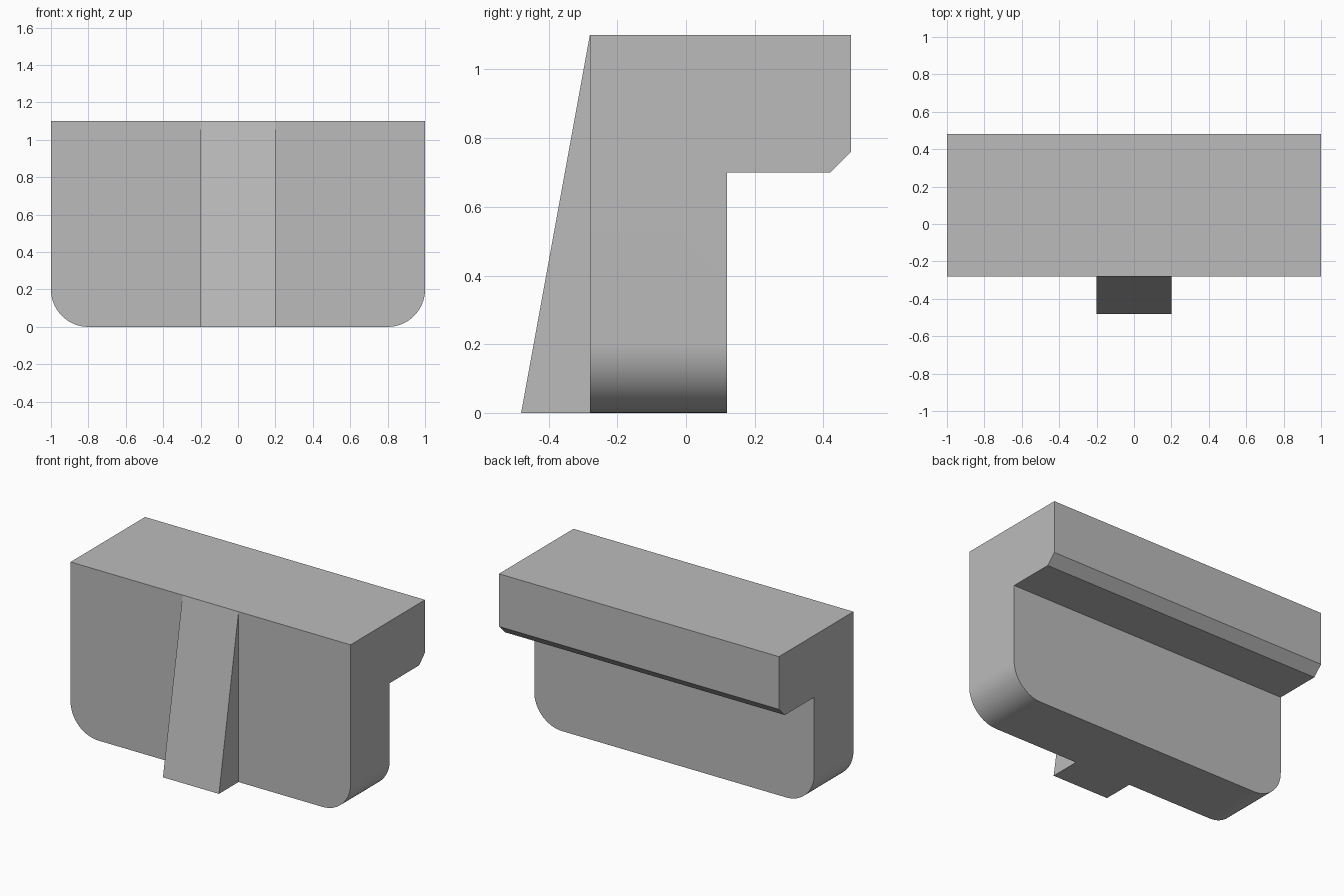
import bpy
import bmesh
import math

cube = bpy.data.objects.get("Cube")
if cube:
    bpy.data.objects.remove(cube, do_unlink=True)

# Single plain grey finish
grey = bpy.data.materials.new("plain_grey")
grey.use_nodes = True
COLOUR = (0.5, 0.5, 0.5, 1)
grey.diffuse_color = COLOUR
grey.node_tree.nodes["Principled BSDF"].inputs["Base Color"].default_value = COLOUR


def extrude_profile(name, profile, half_width, corner_radius=0):
    """Sweep a (y, z) profile along x; optionally round the bottom side edges."""
    bm = bmesh.new()
    face = bm.faces.new([bm.verts.new((-half_width, y, z)) for y, z in profile])
    swept = bmesh.ops.extrude_face_region(bm, geom=[face])["geom"]
    verts = [v for v in swept if isinstance(v, bmesh.types.BMVert)]
    bmesh.ops.translate(bm, verts=verts, vec=(2 * half_width, 0, 0))
    if corner_radius:
        edges = [e for e in bm.edges
                 if all(v.co.z < 0.001 for v in e.verts)
                 and abs(e.verts[0].co.x - e.verts[1].co.x) < 0.001]
        bmesh.ops.bevel(bm, geom=edges, offset=corner_radius, segments=16,
                        profile=0.5, affect='EDGES')
    bmesh.ops.recalc_face_normals(bm, faces=bm.faces)
    mesh = bpy.data.meshes.new(name)
    bm.to_mesh(mesh)
    bm.free()
    mesh.materials.append(grey)
    obj = bpy.data.objects.new(name, mesh)
    bpy.context.collection.objects.link(obj)
    bpy.ops.object.select_all(action='DESELECT')
    obj.select_set(True)
    bpy.context.view_layer.objects.active = obj
    bpy.ops.object.shade_smooth_by_angle(angle=math.radians(30))
    return obj


# Upright plate with a chamfered ledge overhanging at the back
extrude_profile("hooked_body",
                [(-0.28, 0), (0.12, 0), (0.12, 0.7), (0.42, 0.7),
                 (0.48, 0.76), (0.48, 1.1), (-0.28, 1.1)],
                1, corner_radius=0.2)

# Tapered rib on the front face
extrude_profile("front_rib", [(-0.28, 0), (-0.48, 0), (-0.28, 1.1)], 0.2)
